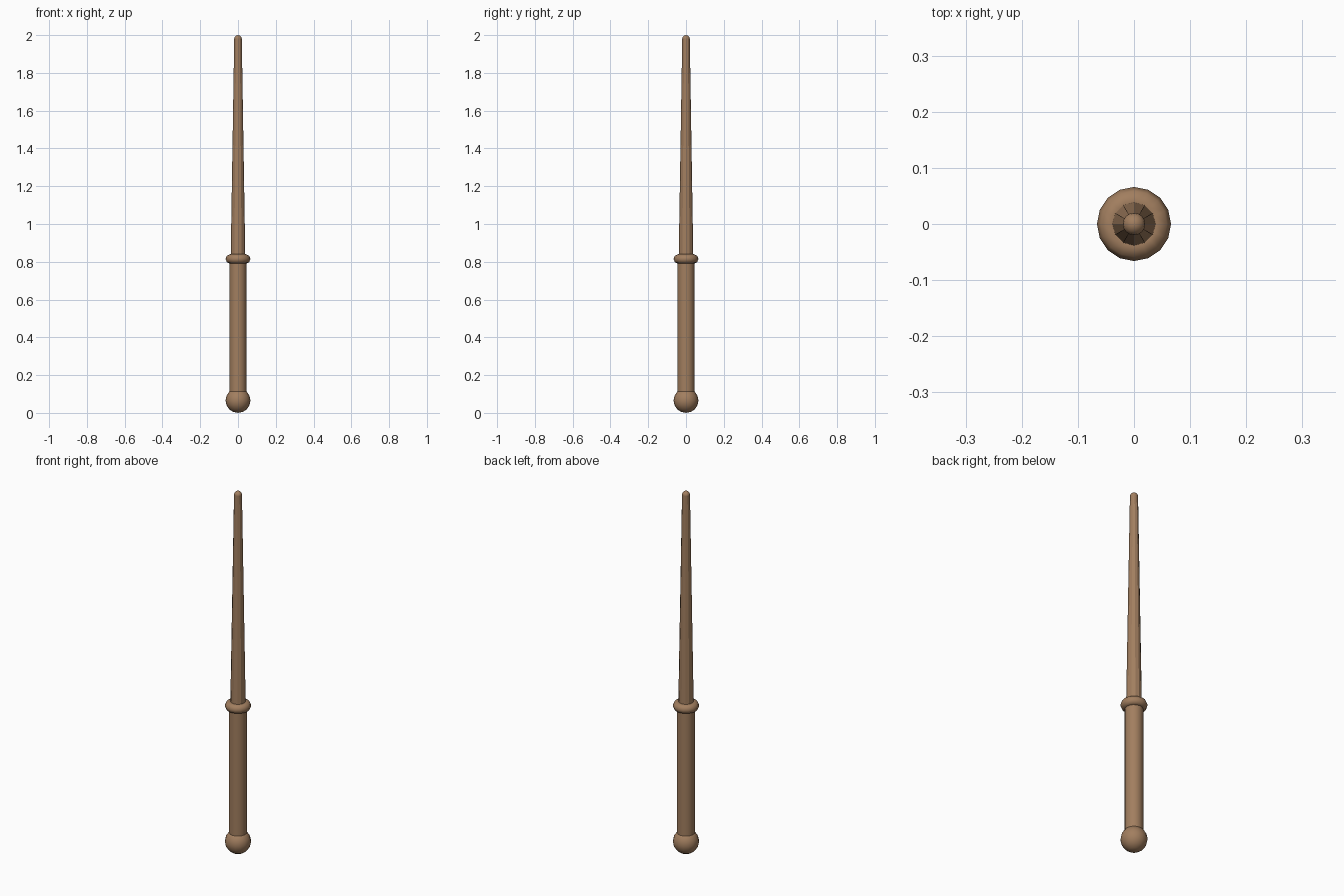
import bpy, math

if "Cube" in bpy.data.objects:
    bpy.data.objects.remove(bpy.data.objects["Cube"])

wood = bpy.data.materials.new("wood")
wood.diffuse_color = (0.36, 0.21, 0.115, 1)
wood.use_nodes = True
wood.node_tree.nodes["Principled BSDF"].inputs["Base Color"].default_value = wood.diffuse_color


def finish(name, angle=40):
    ob = bpy.context.object
    ob.name = name
    ob.data.materials.append(wood)
    bpy.ops.object.transform_apply(location=False, rotation=False, scale=True)
    bpy.ops.object.shade_smooth_by_angle(angle=math.radians(angle))
    return ob


def tapered(name, sides, r_low, r_high, z_low, z_high, angle):
    bpy.ops.mesh.primitive_cone_add(vertices=sides, radius1=r_low, radius2=r_high,
                                    depth=z_high - z_low,
                                    location=(0, 0, (z_low + z_high) / 2))
    return finish(name, angle)


def ball(name, radius, z):
    bpy.ops.mesh.primitive_uv_sphere_add(segments=16, ring_count=8, radius=radius,
                                         location=(0, 0, z))
    return finish(name)


# Rounded end of the grip
ball("pommel", 0.066, 0.066)

# Straight grip
tapered("handle", 16, 0.045, 0.045, 0.07, 0.815, 40)

# Ring between grip and shaft
bpy.ops.mesh.primitive_torus_add(major_segments=16, minor_segments=8,
                                 major_radius=0.041, minor_radius=0.025,
                                 location=(0, 0, 0.815))
finish("collar", 50)

# Faceted tapering shaft and its rounded tip
tapered("shaft", 12, 0.039, 0.02, 0.80, 1.98, 20)
ball("tip", 0.02, 1.98)
